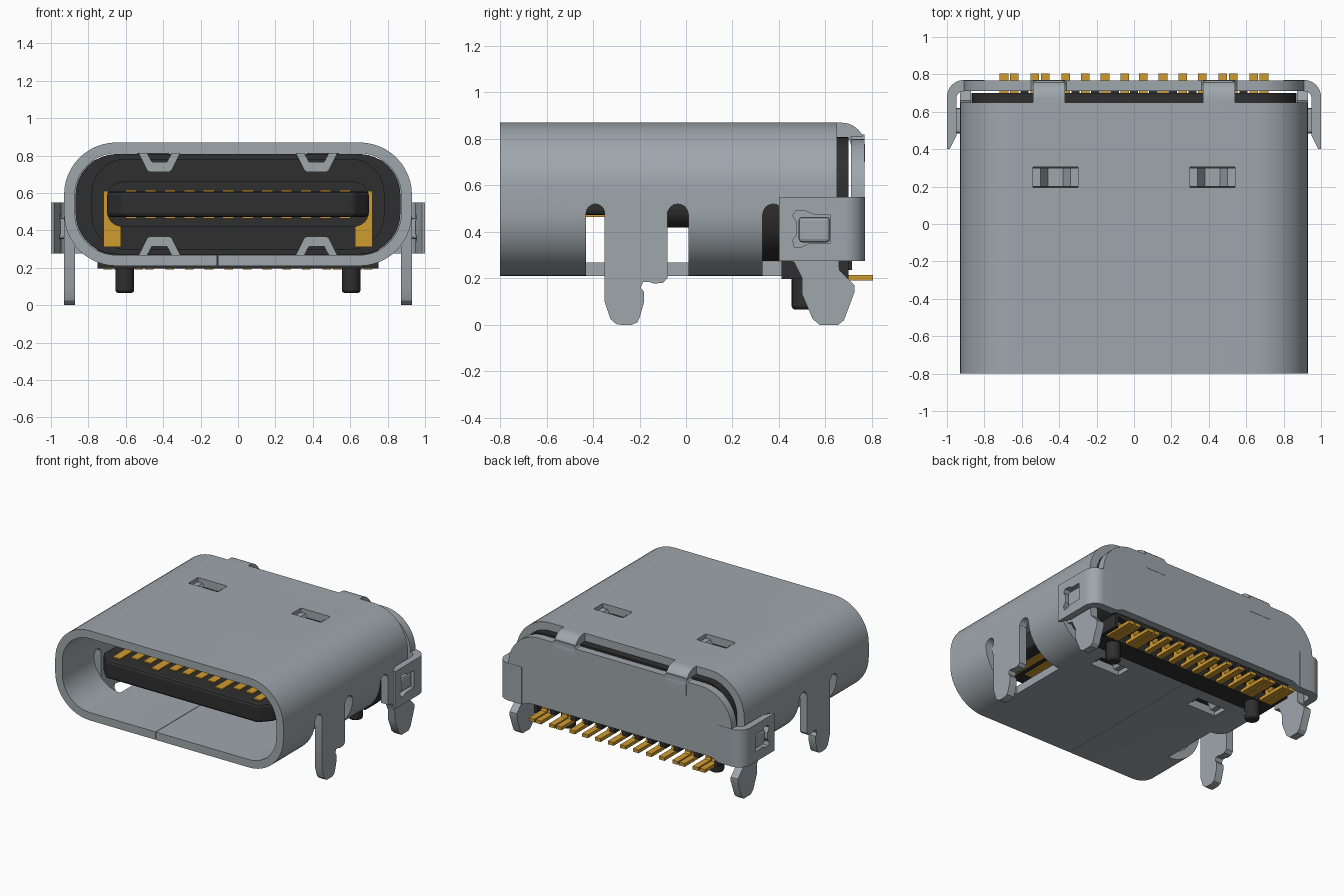
import bpy, bmesh, math
from mathutils import Vector

if "Cube" in bpy.data.objects:
    bpy.data.objects.remove(bpy.data.objects["Cube"], do_unlink=True)


def material(name, rgb):
    m = bpy.data.materials.new(name)
    m.use_nodes = True
    m.diffuse_color = (*rgb, 1)
    bsdf = next(n for n in m.node_tree.nodes if n.type == 'BSDF_PRINCIPLED')
    bsdf.inputs["Base Color"].default_value = (*rgb, 1)
    return m


STEEL = material("grey steel", (0.345, 0.385, 0.415))
BLACK = material("black plastic", (0.028, 0.028, 0.028))
GOLD = material("gold contact", (0.62, 0.325, 0.03))


def prism(name, pts, axis, lo, hi, mat, smooth=True):
    """Extrude a 2D outline along an axis (x: y,z  y: x,z  z: x,y)."""
    place = {'x': lambda a, b, t: (t, a, b),
             'y': lambda a, b, t: (a, t, b),
             'z': lambda a, b, t: (a, b, t)}[axis]
    bm = bmesh.new()
    face = bm.faces.new([bm.verts.new(place(a, b, lo)) for a, b in pts])
    ext = bmesh.ops.extrude_face_region(bm, geom=[face])
    moved = [v for v in ext['geom'] if isinstance(v, bmesh.types.BMVert)]
    bmesh.ops.translate(bm, verts=moved, vec=Vector(place(0, 0, hi - lo)))
    bmesh.ops.recalc_face_normals(bm, faces=bm.faces)
    me = bpy.data.meshes.new(name)
    bm.to_mesh(me)
    bm.free()
    ob = bpy.data.objects.new(name, me)
    bpy.context.collection.objects.link(ob)
    me.materials.append(mat)
    if smooth:
        shade(ob)
    return ob


def select(ob):
    bpy.ops.object.select_all(action='DESELECT')
    ob.select_set(True)
    bpy.context.view_layer.objects.active = ob


def shade(ob):
    select(ob)
    bpy.ops.object.shade_smooth_by_angle(angle=math.radians(30))


def box(name, x0, x1, y0, y1, z0, z1, mat):
    return prism(name, [(x0, y0), (x1, y0), (x1, y1), (x0, y1)], 'z', z0, z1, mat, False)


def cut(ob, cutter):
    select(ob)
    mod = ob.modifiers.new("cut", 'BOOLEAN')
    mod.operation, mod.solver, mod.object = 'DIFFERENCE', 'EXACT', cutter
    bpy.ops.object.modifier_apply(modifier=mod.name)
    bpy.data.objects.remove(cutter, do_unlink=True)


def bevel(ob, width):
    mod = ob.modifiers.new("bevel", 'BEVEL')
    mod.width, mod.segments, mod.limit_method = width, 2, 'ANGLE'


def arc(cx, cy, r, a0, a1, n=10):
    return [(cx + r * math.cos(math.radians(a0 + (a1 - a0) * i / n)),
             cy + r * math.sin(math.radians(a0 + (a1 - a0) * i / n))) for i in range(n + 1)]


def rounded(hw, z0, z1, r, n=12):
    return (arc(hw - r, z1 - r, r, 0, 90, n) + arc(-hw + r, z1 - r, r, 90, 180, n)
            + arc(-hw + r, z0 + r, r, 180, 270, n) + arc(hw - r, z0 + r, r, 270, 360, n))


def span(s, a, b):
    return min(s * a, s * b), max(s * a, s * b)


def slot(y0, y1, top):
    r = (y1 - y0) / 2
    return [(y0, 0.1), (y1, 0.1)] + arc((y0 + y1) / 2, top - r, r, 0, 180, 8)


# Shell tube: one closed outline running round the outside, then back round the inside
# of a gap as wide as the floor seam
outer = rounded(0.93, 0.21, 0.87, 0.28)
inner = rounded(0.872, 0.268, 0.812, 0.222)
k = 39  # first outline point right of the floor's middle
seam_l, seam_r = -0.112, -0.108
ring = ([(seam_r, 0.21)] + outer[k:] + outer[:k] + [(seam_l, 0.21), (seam_l, 0.268)]
        + inner[:k][::-1] + inner[k:][::-1] + [(seam_r, 0.268)])
shell = prism("shell", ring, 'y', -0.80, 0.65, STEEL, False)

# Openings around the legs, the springs and the open rear floor
for s in (-1, 1):
    lo, hi = span(s, 0.66, 1.1)
    side_cuts = [slot(-0.43, -0.35, 0.52), slot(-0.08, 0.01, 0.52), slot(0.33, 0.42, 0.52),
                 [(-0.36, 0.1), (-0.07, 0.1), (-0.07, 0.485), (-0.36, 0.485)],
                 [(0.41, 0.1), (0.7, 0.1), (0.7, 0.485), (0.41, 0.485)]]
    for outline in side_cuts:
        cut(shell, prism("cutter", outline, 'x', lo, hi, STEEL, False))
    for z0, z1 in ((0.1, 0.4), (0.7, 1.0)):
        cut(shell, box("cutter", *span(s, 0.30, 0.54), 0.195, 0.305, z0, z1, STEEL))
cut(shell, box("cutter", -0.67, 0.67, 0.41, 0.7, 0.1, 0.4, STEEL))
shade(shell)

front_leg = [(-0.35, 0.49), (-0.35, 0.10), (-0.325, 0.025), (-0.30, 0.003), (-0.28, 0),
             (-0.235, 0), (-0.21, 0.01), (-0.20, 0.03), (-0.18, 0.10), (-0.18, 0.14),
             (-0.195, 0.16), (-0.185, 0.185), (-0.16, 0.185), (-0.14, 0.178),
             (-0.10, 0.18), (-0.08, 0.20), (-0.08, 0.49)]
rear_leg = [(0.42, 0.49), (0.42, 0.28), (0.465, 0.27), (0.50, 0.20), (0.50, 0.13),
            (0.545, 0.025), (0.575, 0), (0.655, 0), (0.68, 0.02), (0.725, 0.14),
            (0.725, 0.17), (0.66, 0.235), (0.65, 0.49)]
spring = [(-0.125, 0.84), (-0.065, 0.72), (-0.05, 0.712), (0.05, 0.712), (0.065, 0.72),
          (0.125, 0.84), (0.08, 0.84), (0.04, 0.765), (-0.04, 0.765), (-0.08, 0.84)]
tab = ([(0.64, 0.87)] + arc(0.67, 0.77, 0.10, 90, 0) + [(0.77, 0.70), (0.71, 0.70)]
       + arc(0.67, 0.77, 0.04, 0, 90, 6) + [(0.64, 0.81)])
arm = ([(0.80, 0.77)] + arc(0.91, 0.68, 0.09, 90, 0) + [(1.0, 0.40), (0.985, 0.40), (0.95, 0.47)]
       + arc(0.91, 0.67, 0.04, 0, 90, 6) + [(0.80, 0.71)])
window = [(0.465, 0.335), (0.495, 0.335), (0.53, 0.35), (0.62, 0.35), (0.62, 0.475),
          (0.55, 0.475), (0.51, 0.492), (0.475, 0.492), (0.46, 0.47), (0.478, 0.44),
          (0.478, 0.39), (0.46, 0.365)]

for s, side in ((-1, "right"), (1, "left")):
    wall = span(s, 0.872, 0.93)
    prism(side + "_front_leg", front_leg, 'x', *wall, STEEL)
    prism(side + "_rear_leg", rear_leg, 'x', *wall, STEEL)
    # Contact springs pressed in from roof and floor
    prism(side + "_roof_spring", [(s * 0.42 + x, z) for x, z in spring], 'y', 0.2, 0.3, STEEL)
    prism(side + "_floor_spring", [(s * 0.42 + x, 1.08 - z) for x, z in spring], 'y', 0.2, 0.3, STEEL)
    # Cover hinge tab, wrap-around arm and latch
    prism(side + "_cover_tab", tab, 'x', *span(s, 0.37, 0.54), STEEL)
    clip = prism(side + "_cover_arm", [(s * x, y) for x, y in arm], 'z', 0.275, 0.55, STEEL, False)
    cut(clip, prism("cutter", window, 'x', *span(s, 0.93, 1.1), STEEL, False))
    shade(clip)
    latch = box(side + "_latch", *span(s, 0.90, 0.985), 0.485, 0.62, 0.355, 0.465, STEEL)
    bevel(latch, 0.015)
    # Locating peg
    peg = prism(side + "_peg", arc(s * 0.605, 0.505, 0.05, 0, 345, 23), 'z', 0.065, 0.24, BLACK)
    bevel(peg, 0.015)
    box(side + "_base_end", *span(s, 0.722, 0.75), 0.5, 0.70, 0.20, 0.32, BLACK)
    box(side + "_ground_plate", *span(s, 0.625, 0.72), 0.27, 0.40, 0.31, 0.61, GOLD)

# Rear cover plate
half = [(0.36, 0.80), (0.38, 0.82), (0.53, 0.82), (0.55, 0.80)] + \
    arc(0.66, 0.55, 0.25, 90, 0, 10) + [(0.91, 0.275), (0.80, 0.275), (0.74, 0.30)]
prism("rear_cover", half + [(-x, z) for x, z in reversed(half)], 'y', 0.71, 0.768, STEEL)

# Plastic housing with a recessed front
housing = prism("housing", rounded(0.868, 0.272, 0.808, 0.22), 'y', 0.31, 0.70, BLACK, False)
cut(housing, prism("cutter", rounded(0.78, 0.30, 0.78, 0.18), 'y', 0.2, 0.36, BLACK, False))
shade(housing)
prism("base_block", [(-0.75, 0.41), (0.75, 0.41), (0.75, 0.56), (-0.75, 0.56)],
      'z', 0.197, 0.30, BLACK)

# Tongue and its thicker root
plan = [(-0.70, 0.37), (-0.70, -0.57), (-0.62, -0.66), (0.62, -0.66), (0.70, -0.57), (0.70, 0.37)]
tongue = prism("tongue", plan, 'z', 0.472, 0.608, BLACK, False)
bevel(tongue, 0.02)
prism("tongue_root", rounded(0.70, 0.42, 0.66, 0.08, 6), 'y', -0.13, 0.37, BLACK)

# Contacts on both faces of the tongue
for i in range(12):
    x = (i - 5.5) * 0.104
    front = -0.60 if i in (0, 3, 8, 11) else -0.54
    box("upper_contact", x - 0.03, x + 0.03, front, -0.12, 0.60, 0.616, GOLD)
    box("lower_contact", x - 0.03, x + 0.03, front, -0.12, 0.464, 0.48, GOLD)

# Solder tails with separating ribs
tail = [(0.805, 0.19), (0.805, 0.214), (0.665, 0.214), (0.655, 0.225), (0.655, 0.31),
        (0.625, 0.31), (0.625, 0.214), (0.57, 0.214), (0.57, 0.19)]
rows = [0.05, 0.155, 0.26, 0.365, 0.475, 0.53, 0.64, 0.695]
rows = [-x for x in reversed(rows)] + rows
for x in rows:
    prism("solder_tail", tail, 'x', x - 0.023, x + 0.023, GOLD, False)
for a, b in zip(rows, rows[1:]):
    if b - a > 0.08:
        m = (a + b) / 2
        box("tail_rib", m - 0.022, m + 0.022, 0.61, 0.715, 0.235, 0.31, BLACK)
